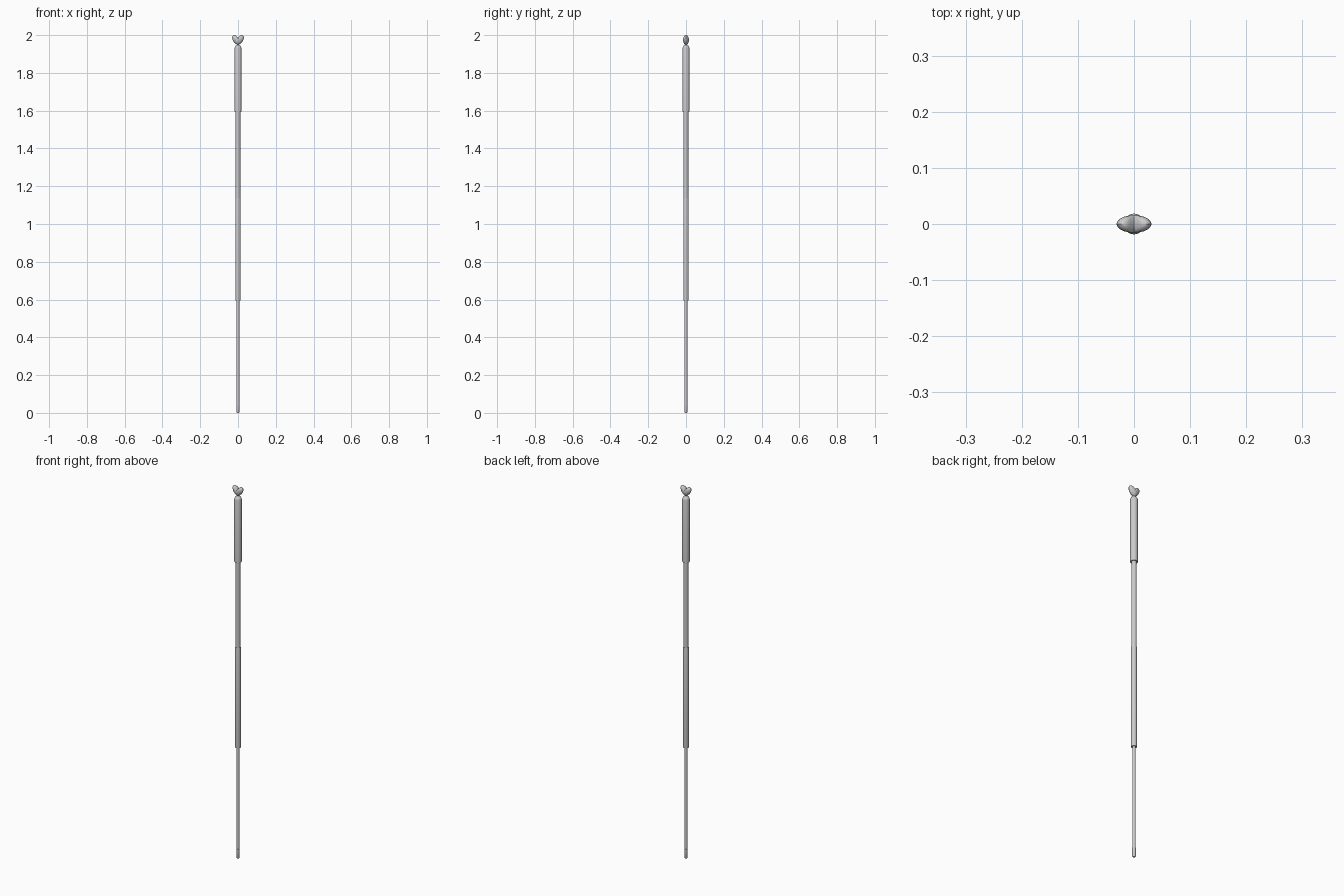
import bpy, bmesh, math

if "Cube" in bpy.data.objects:
    bpy.data.objects.remove(bpy.data.objects["Cube"])


def smooth(ob):
    bpy.ops.object.select_all(action='DESELECT')
    ob.select_set(True)
    bpy.context.view_layer.objects.active = ob
    bpy.ops.object.shade_smooth_by_angle(angle=math.radians(40))


def finish(name, bm):
    bmesh.ops.recalc_face_normals(bm, faces=bm.faces)
    me = bpy.data.meshes.new(name)
    bm.to_mesh(me)
    bm.free()
    ob = bpy.data.objects.new(name, me)
    bpy.context.collection.objects.link(ob)
    smooth(ob)
    return ob


def bridge(bm, a, b):
    n = len(a)
    for i in range(n):
        j = (i + 1) % n
        bm.faces.new((a[i], a[j], b[j], b[i]))


def lathe(name, profile, sides=24):
    """Closed turned part from (radius, z) pairs."""
    bm = bmesh.new()
    rings = [[bm.verts.new((r * math.cos(2 * math.pi * i / sides),
                            r * math.sin(2 * math.pi * i / sides), z))
              for i in range(sides)] for r, z in profile]
    for a, b in zip(rings, rings[1:]):
        bridge(bm, a, b)
    bm.faces.new(rings[0])
    bm.faces.new(rings[-1])
    return finish(name, bm)


# Staff sections, from the ground up
lathe("foot_tip", [(0.006, 0), (0.0085, 0.004), (0.0085, 0.05)])
lathe("lower_shaft", [(0.0078, 0.045), (0.0078, 0.61)])
lathe("middle_grip", [(0.0135, 0.595), (0.0142, 0.6), (0.0142, 1.13), (0.0135, 1.135)])
lathe("upper_shaft", [(0.0125, 1.13), (0.0125, 1.61)])
lathe("top_sleeve", [(0.0185, 1.595), (0.0185, 1.93), (0.0165, 1.938),
                     (0.012, 1.944), (0.005, 1.948), (0.004, 1.955)])

# Puffed heart finial: half outline mirrored, then domed front and back
half = [(0, 1.986), (0.006, 1.991), (0.011, 1.997), (0.018, 2.0), (0.025, 1.999),
        (0.030, 1.994), (0.0315, 1.986), (0.029, 1.975), (0.022, 1.964),
        (0.012, 1.954), (0, 1.947)]
outline = half + [(-x, z) for x, z in half[-2:0:-1]]
bm = bmesh.new()
cz = 1.974


def heart_ring(s, y):
    return [bm.verts.new((x * s, y, cz + (z - cz) * s)) for x, z in outline]


rim = heart_ring(1, 0)
for side in (-1, 1):
    prev = rim
    for s, y in ((0.93, 0.005), (0.8, 0.0095), (0.55, 0.013), (0.28, 0.0148)):
        ring = heart_ring(s, side * y)
        bridge(bm, prev, ring)
        prev = ring
    tip = bm.verts.new((0, side * 0.0153, cz))
    for i in range(len(prev)):
        bm.faces.new((prev[i], prev[(i + 1) % len(prev)], tip))
finish("heart_finial", bm)
